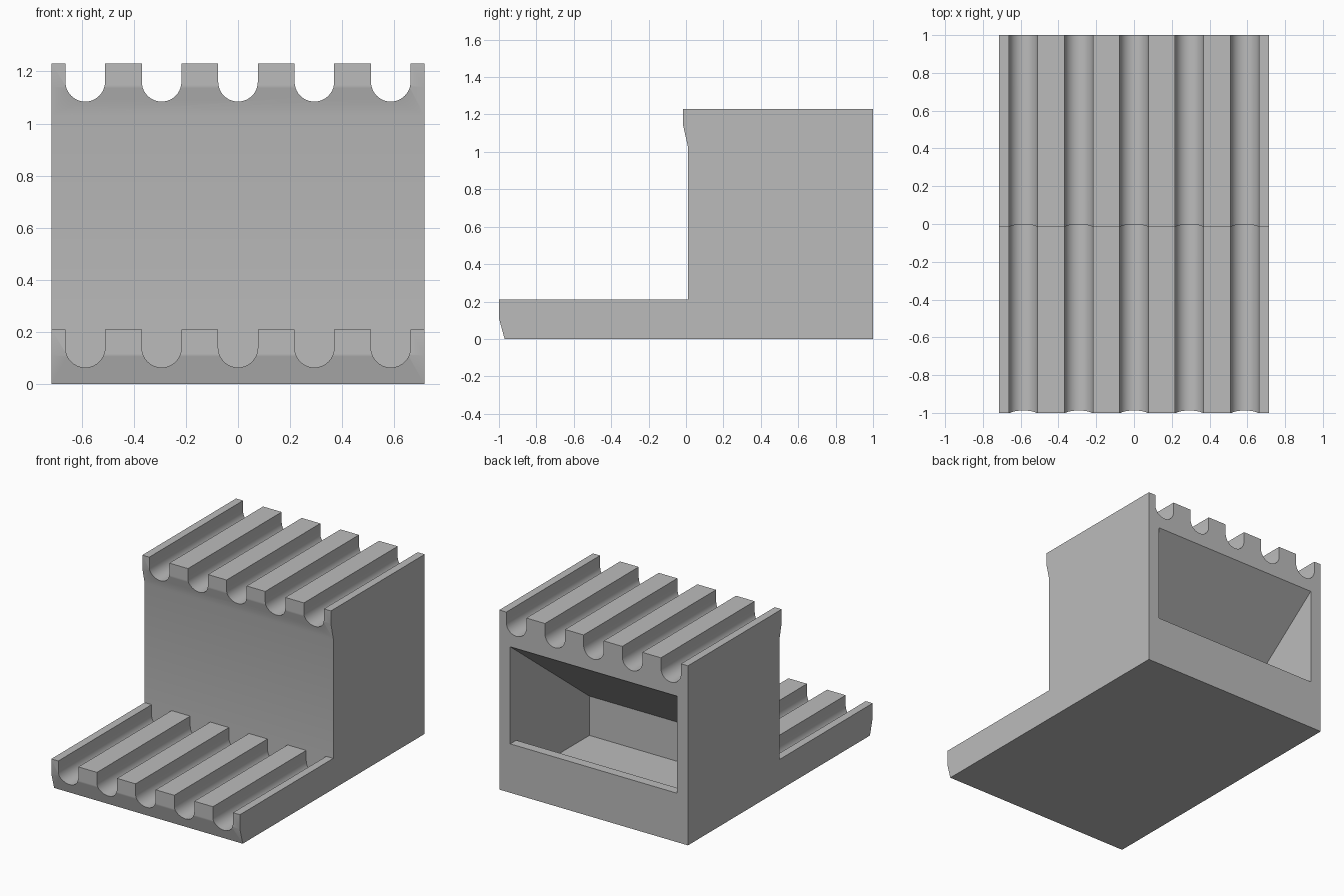
import bpy
import bmesh
from math import cos, sin, pi, radians
from mathutils import Vector

default = bpy.data.objects.get("Cube")
if default:
    bpy.data.objects.remove(default, do_unlink=True)

WIDTH = 1.43
PITCH = 0.293
RADIUS = 0.076

grey = bpy.data.materials.new("plain grey")
grey.use_nodes = True
grey.diffuse_color = (0.5, 0.5, 0.5, 1)
grey.node_tree.nodes["Principled BSDF"].inputs["Base Color"].default_value = grey.diffuse_color


def prism(name, points, depth):
    """Closed solid swept from a planar outline along a depth vector."""
    bm = bmesh.new()
    face = bm.faces.new([bm.verts.new(p) for p in points])
    swept = bmesh.ops.extrude_face_region(bm, geom=[face])["geom"]
    verts = [v for v in swept if isinstance(v, bmesh.types.BMVert)]
    bmesh.ops.translate(bm, verts=verts, vec=Vector(depth))
    bmesh.ops.recalc_face_normals(bm, faces=bm.faces)
    mesh = bpy.data.meshes.new(name)
    bm.to_mesh(mesh)
    bm.free()
    mesh.materials.append(grey)
    obj = bpy.data.objects.new(name, mesh)
    bpy.context.collection.objects.link(obj)
    return obj


def carve(body, cutter):
    """Subtract the cutter from the body and discard it."""
    cutter.hide_render = True
    mod = body.modifiers.new(cutter.name, 'BOOLEAN')
    mod.operation = 'DIFFERENCE'
    mod.solver = 'EXACT'
    mod.object = cutter
    bpy.context.view_layer.objects.active = body
    bpy.ops.object.modifier_apply(modifier=mod.name)
    bpy.data.objects.remove(cutter, do_unlink=True)


def groove(x, top, start, end):
    """Round-bottomed channel running front to back."""
    centre = top - 0.07
    arc = [(x + RADIUS * cos(a), start, centre - RADIUS * sin(a))
           for a in (pi * i / 20 for i in range(21))]
    lid = [(x - RADIUS, start, top + 0.05), (x + RADIUS, start, top + 0.05)]
    return prism("groove_cutter", arc + lid, (0, end - start, 0))


# Two-level stand with bevelled nosings
side = [(-0.97, 0), (-1, 0.11), (-1, 0.21), (0.01, 0.21), (0.01, 1.03),
        (-0.015, 1.14), (-0.015, 1.23), (1, 1.23), (1, 0)]
stand = prism("stepped_stand", [(-WIDTH / 2, y, z) for y, z in side], (WIDTH, 0, 0))

# Grooves on both treads
for i in range(-2, 3):
    carve(stand, groove(i * PITCH, 1.23, -0.2, 1.1))
    carve(stand, groove(i * PITCH, 0.21, -1.1, 0.01))

# Storage bin opening at the back, with sloped ceiling and a low lip
bin_side = [(0.143, 0.066), (0.935, 0.066), (0.935, 0.335), (1.1, 0.335),
            (1.1, 1.078), (0.143, 0.335)]
carve(stand, prism("bin_cutter", [(-0.632, y, z) for y, z in bin_side], (1.264, 0, 0)))

# Smooth the grooves, keep the edges sharp
bpy.ops.object.select_all(action='DESELECT')
stand.select_set(True)
bpy.context.view_layer.objects.active = stand
bpy.ops.object.shade_smooth_by_angle(angle=radians(30))
